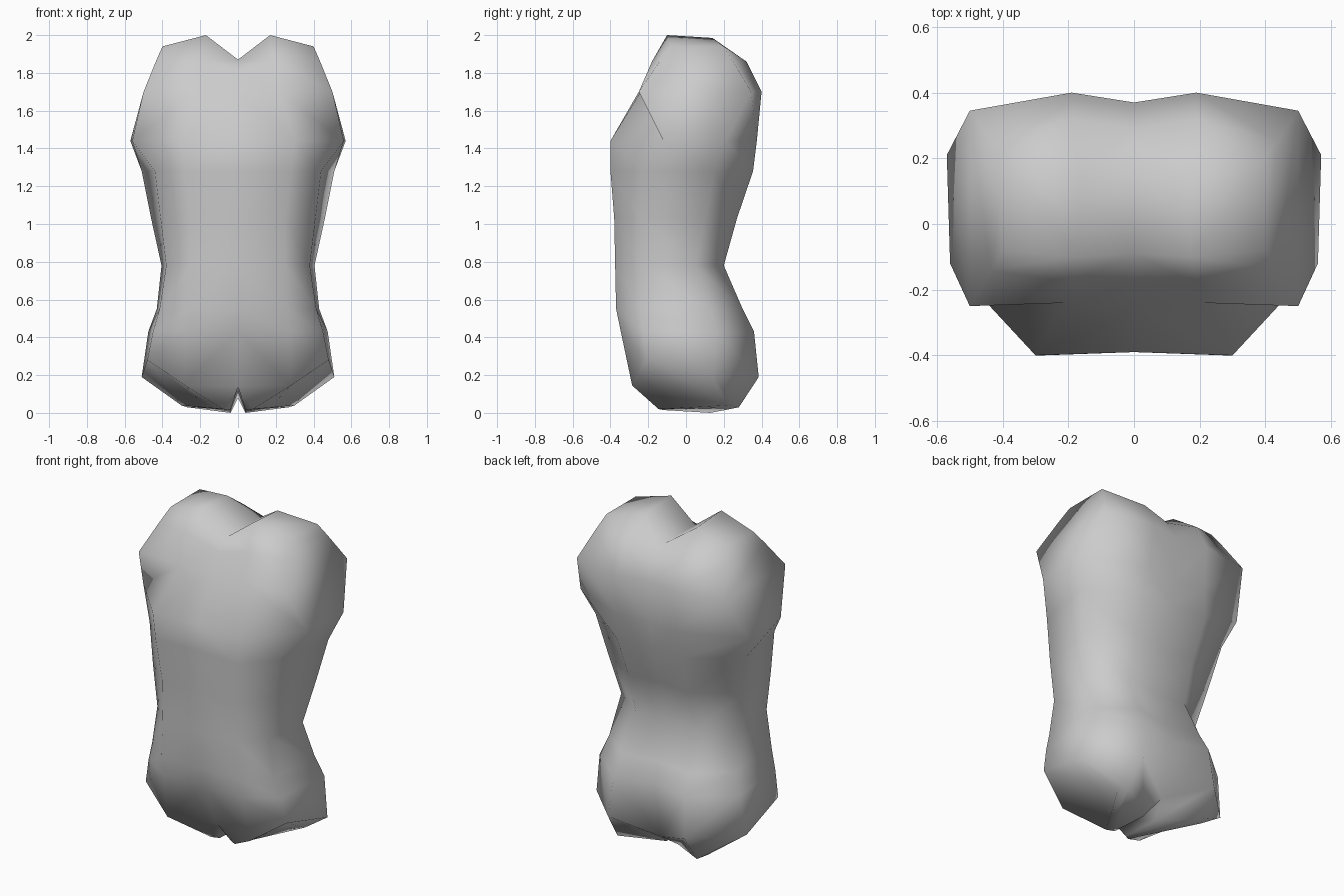
import bpy
import bmesh

if "Cube" in bpy.data.objects:
    bpy.data.objects.remove(bpy.data.objects["Cube"])

# Half cross-sections, each six points running front centre -> side -> back centre:
# z, front centre y, front corner xy, side front xy, side back xy, back corner xy, back centre y
SECTIONS = [
    (1.86, -.18, .19, -.18, .435, -.14, .435, .25, .19, .32, .29),  # shoulder slope
    (1.70, -.25, .21, -.24, .50, -.25, .50, .345, .19, .40, .37),   # shoulders
    (1.44, -.39, .30, -.40, .56, -.12, .57, .21, .20, .375, .35),   # chest
    (1.28, -.39, .28, -.40, .44, -.23, .51, .15, .22, .355, .33),   # ribs
    (1.03, -.375, .25, -.38, .41, -.24, .46, .10, .20, .27, .25),
    (.78, -.37, .25, -.375, .38, -.24, .405, .05, .20, .20, .18),   # waist
    (.55, -.365, .26, -.37, .415, -.24, .43, .13, .22, .30, .26),
    (.43, -.34, .27, -.345, .45, -.225, .475, .16, .24, .36, .30),  # hips
    (.19, -.25, .28, -.285, .48, -.21, .51, .14, .26, .385, .30),   # leg roots
]


def section(z, fy, bx, by, cx, cy, dx, dy, ex, ey, ry):
    return [(0, fy, z), (bx, by, z), (cx, cy, z), (dx, dy, z), (ex, ey, z), (0, ry, z)]


# Shoulder tops dip to a valley at the centre; leg stumps leave a notch
top = [(0, -.09, 1.87), (.17, -.10, 2), (.40, -.08, 1.94),
       (.40, .20, 1.94), (.17, .14, 1.985), (0, .20, 1.87)]
bottom = [(.04, -.12, .015), (.08, -.145, .02), (.20, .05, .06),
          (.30, .22, .04), (.27, .28, .03), (.04, .13, 0)]

bm = bmesh.new()
loops = [top] + [section(*s) for s in SECTIONS] + [bottom]
loops[1][0] = (0, -.19, 1.81)        # throat
loops[1][5] = (0, .29, 1.83)         # nape
roots = loops[-2]
roots[0] = (0, -.20, .14)            # front of crotch
roots[1] = (.28, -.285, .145)        # leg cut low at the front
roots[2] = (.48, -.21, .28)          # and high at the front of the hip
roots[5] = (0, .24, .08)             # back of crotch
rings = [[bm.verts.new(p) for p in loop] for loop in loops]

# Skin between neighbouring sections
for upper, lower in zip(rings, rings[1:]):
    for i in range(5):
        bm.faces.new((upper[i], lower[i], lower[i + 1], upper[i + 1]))

# Shoulder caps, leg undersides and inner thigh
for ring in (rings[0], rings[-1]):
    bm.faces.new((ring[0], ring[1], ring[4], ring[5]))
    bm.faces.new((ring[1], ring[2], ring[3], ring[4]))
bm.faces.new((rings[-2][0], rings[-2][5], rings[-1][5], rings[-1][0]))

# Mirror the half body and weld the centre line
copy = bmesh.ops.duplicate(bm, geom=bm.verts[:] + bm.edges[:] + bm.faces[:])["geom"]
for v in copy:
    if isinstance(v, bmesh.types.BMVert):
        v.co.x *= -1
bmesh.ops.remove_doubles(bm, verts=bm.verts[:], dist=.001)
bmesh.ops.recalc_face_normals(bm, faces=bm.faces[:])
for f in bm.faces:
    f.smooth = True

mesh = bpy.data.meshes.new("torso")
bm.to_mesh(mesh)
bm.free()
torso = bpy.data.objects.new("torso", mesh)
bpy.context.collection.objects.link(torso)
